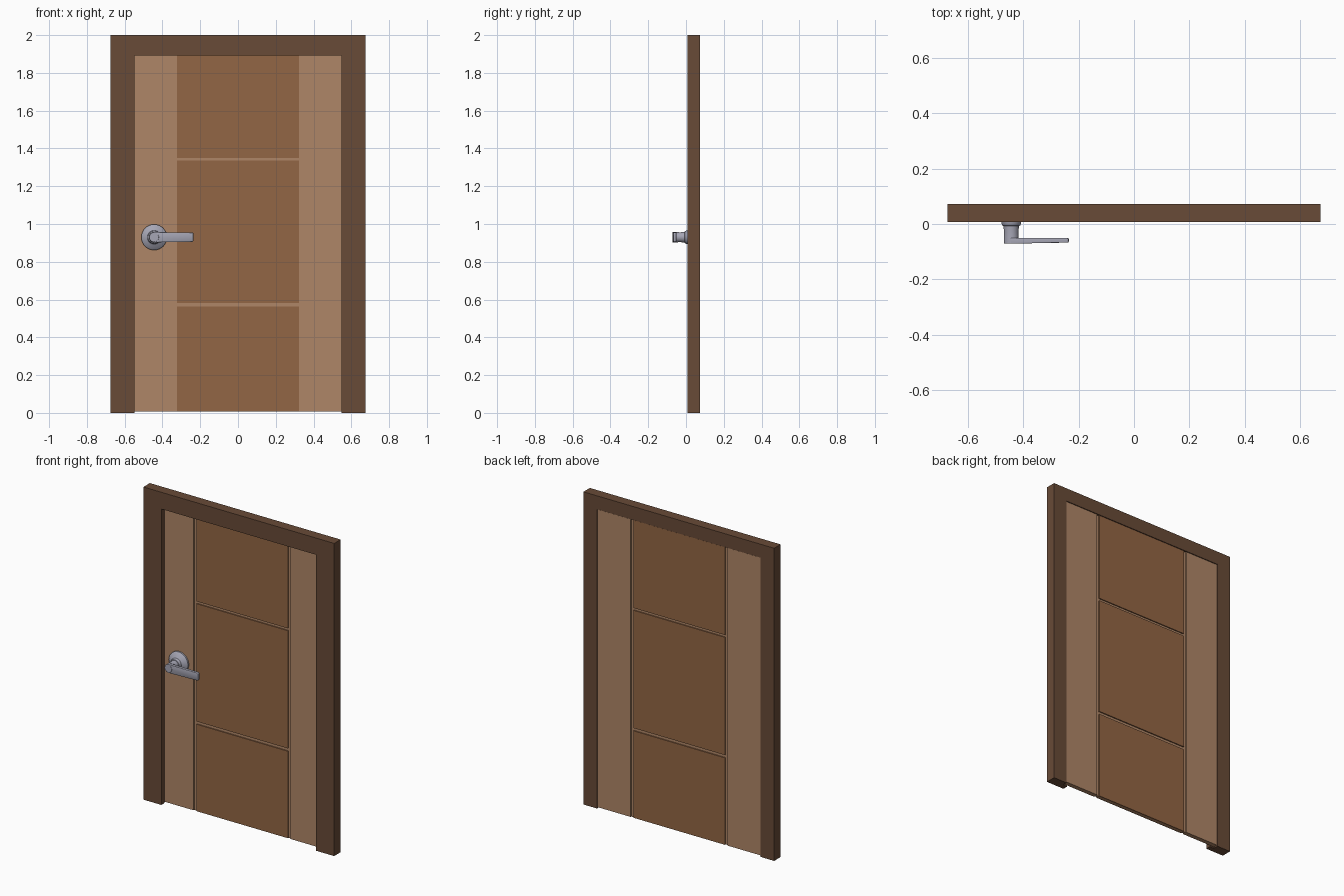
import bpy, bmesh, math
from mathutils import Matrix

if "Cube" in bpy.data.objects:
    bpy.data.objects.remove(bpy.data.objects["Cube"])


def material(name, rgb):
    m = bpy.data.materials.new(name)
    m.diffuse_color = (*rgb, 1)
    m.use_nodes = True
    m.node_tree.nodes["Principled BSDF"].inputs["Base Color"].default_value = m.diffuse_color
    return m


DARK = material("dark_wood", (0.138, 0.069, 0.038))
MID = material("panel_wood", (0.29, 0.133, 0.058))
LIGHT = material("stile_wood", (0.43, 0.24, 0.135))
METAL = material("satin_metal", (0.38, 0.38, 0.46))


def finish(name, bm, mat, smooth=False):
    bmesh.ops.recalc_face_normals(bm, faces=bm.faces[:])
    me = bpy.data.meshes.new(name)
    bm.to_mesh(me)
    bm.free()
    me.materials.append(mat)
    ob = bpy.data.objects.new(name, me)
    bpy.context.collection.objects.link(ob)
    if smooth:
        bpy.context.view_layer.objects.active = ob
        ob.select_set(True)
        bpy.ops.object.shade_smooth_by_angle(angle=math.radians(35))
        ob.select_set(False)
    return ob


def box(name, x, y, z, mat):
    bm = bmesh.new()
    size = [b - a for a, b in (x, y, z)]
    mid = [(a + b) / 2 for a, b in (x, y, z)]
    bmesh.ops.create_cube(bm, size=1, matrix=Matrix.Translation(mid) @ Matrix.Diagonal((*size, 1)))
    return finish(name, bm, mat)


# Frame: rebated L section carried up one jamb, over the head and down the other
section = [(0.675, 2.0, 0.008), (0.548, 1.893, 0.008), (0.548, 1.893, 0.041),
           (0.579, 1.914, 0.041), (0.579, 1.914, 0.073), (0.675, 2.0, 0.073)]
bm = bmesh.new()
rings = [[bm.verts.new((side * x, y, z * up)) for x, z, y in section]
         for side, up in ((-1, 0), (-1, 1), (1, 1), (1, 0))]
n = len(section)
for a, b in zip(rings, rings[1:]):
    for i in range(n):
        j = (i + 1) % n
        bm.faces.new((a[i], a[j], b[j], b[i]))
bm.faces.new(rings[0])
bm.faces.new(rings[-1])
finish("door_frame", bm, DARK)

# Door leaf: thin core showing in the grooves, with stiles and panels on it
FRONT, BACK, LOW, TOP = 0.041, 0.070, 0.008, 1.912
box("door_core", (-0.577, 0.577), (FRONT + 0.007, BACK - 0.007), (LOW, TOP), LIGHT)
for side, (x0, x1) in (("left", (-0.577, -0.343)), ("right", (0.343, 0.577))):
    box(side + "_stile", (x0, x1), (FRONT, BACK), (LOW, TOP), LIGHT)
for name, z in (("lower", (LOW, 0.564)), ("middle", (0.582, 1.335)), ("upper", (1.350, TOP))):
    box(name + "_panel", (-0.324, 0.324), (FRONT, BACK), z, MID)

# Handle rose and neck: one turned profile (radius, y)
HX, HZ = -0.444, 0.93
profile = [(0, 0.043), (0.068, 0.043), (0.068, 0.031), (0.063, 0.025), (0.045, 0.017),
           (0.036, 0.010), (0.034, -0.003), (0.032, -0.006), (0.028, -0.007),
           (0.026, -0.03), (0.027, -0.05), (0.027, -0.068), (0.024, -0.071), (0, -0.071)]
bm = bmesh.new()
verts = [bm.verts.new((HX + r, y, HZ)) for r, y in profile]
edges = [bm.edges.new(p) for p in zip(verts, verts[1:])]
bmesh.ops.spin(bm, geom=verts + edges, cent=(HX, 0, HZ), axis=(0, 1, 0),
               angle=math.tau, steps=40, use_duplicate=False)
bmesh.ops.remove_doubles(bm, verts=bm.verts[:], dist=1e-5)
finish("handle_rose", bm, METAL, True)

# Lever: flat bar with a round left end, softened edges
R, TIP, TR = 0.027, -0.236, 0.007
outline = [(HX + R * math.cos(a), HZ + R * math.sin(a))
           for a in (math.radians(90 + 15 * i) for i in range(13))]
for sz, start in ((-1, -90), (1, 0)):
    for i in range(5):
        a = math.radians(start + 22.5 * i)
        outline.append((TIP - TR + TR * math.cos(a), HZ + sz * (0.025 - TR) + TR * math.sin(a)))
bm = bmesh.new()
back = [bm.verts.new((x, -0.051, z)) for x, z in outline]
front = [bm.verts.new((x, -0.067 if x > -0.3 else -0.071, z)) for x, z in outline]
caps = [bm.faces.new(back), bm.faces.new(front[::-1])]
for i in range(len(outline)):
    j = (i + 1) % len(outline)
    bm.faces.new((back[i], front[i], front[j], back[j]))
rim = list({e for f in caps for e in f.edges})
bmesh.ops.bevel(bm, geom=rim, offset=0.003, segments=3, profile=0.5, affect='EDGES')
finish("handle_lever", bm, METAL, True)
